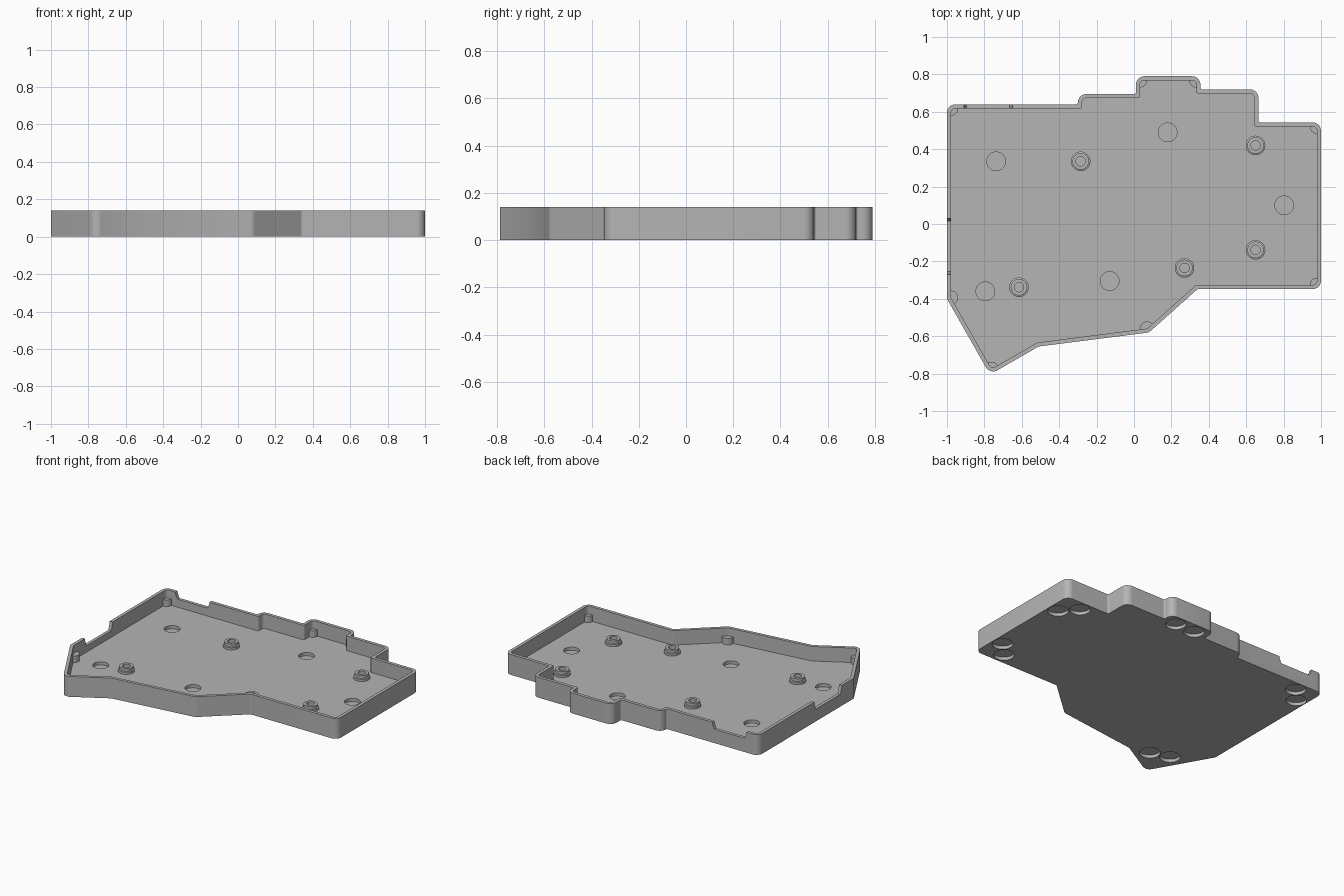
import bpy, bmesh, math
from mathutils import Vector

if "Cube" in bpy.data.objects:
    bpy.data.objects.remove(bpy.data.objects["Cube"], do_unlink=True)

HEIGHT, FLOOR, WALL = 0.14, 0.04, 0.022

grey = bpy.data.materials.new("plain grey")
grey.use_nodes = True
colour = (0.46, 0.46, 0.46, 1)
grey.diffuse_color = colour
grey.node_tree.nodes["Principled BSDF"].inputs["Base Color"].default_value = colour


def add_object(name, bm):
    bmesh.ops.recalc_face_normals(bm, faces=bm.faces)
    mesh = bpy.data.meshes.new(name)
    bm.to_mesh(mesh)
    bm.free()
    mesh.materials.append(grey)
    obj = bpy.data.objects.new(name, mesh)
    bpy.context.collection.objects.link(obj)
    return obj


def prism(name, points, z0, z1, axis="z"):
    """Extrude a closed outline along z, x or y."""
    def place(p, d):
        return {"z": (p[0], p[1], d), "x": (d, p[0], p[1]), "y": (p[0], d, p[1])}[axis]
    bm = bmesh.new()
    face = bm.faces.new([bm.verts.new(place(p, z0)) for p in points])
    new = bmesh.ops.extrude_face_region(bm, geom=[face])["geom"]
    move = Vector(place((0, 0), z1 - z0))
    bmesh.ops.translate(bm, vec=move, verts=[v for v in new if isinstance(v, bmesh.types.BMVert)])
    return add_object(name, bm)


def disc(name, centre, radius, z0, z1, sides=40):
    ring = [(centre[0] + radius * math.cos(math.tau * i / sides),
             centre[1] + radius * math.sin(math.tau * i / sides)) for i in range(sides)]
    return prism(name, ring, z0, z1)


def boolean(target, cutter, operation="DIFFERENCE", keep=False):
    mod = target.modifiers.new("cut", "BOOLEAN")
    mod.operation, mod.solver, mod.object = operation, "EXACT", cutter
    bpy.context.view_layer.objects.active = target
    bpy.ops.object.modifier_apply(modifier=mod.name)
    if not keep:
        bpy.data.objects.remove(cutter, do_unlink=True)


def smooth(obj):
    bpy.ops.object.select_all(action="DESELECT")
    obj.select_set(True)
    bpy.context.view_layer.objects.active = obj
    bpy.ops.object.shade_smooth_by_angle(angle=math.radians(30))


def offset(corners, distance):
    """Move every edge of a counter-clockwise outline inwards."""
    result = []
    for i, (x, y, r) in enumerate(corners):
        p = Vector((x, y))
        a = (p - Vector(corners[i - 1][:2])).normalized()
        b = (Vector(corners[(i + 1) % len(corners)][:2]) - p).normalized()
        na, nb = Vector((-a.y, a.x)), Vector((-b.y, b.x))
        q = p + (na + nb) * distance / (1 + na.dot(nb))
        convex = a.x * b.y - a.y * b.x > 0
        result.append((q.x, q.y, max(r - distance, 0) if convex else r))
    return result


def rounded(corners, steps=8):
    """Replace each corner with an arc of its own radius."""
    points = []
    for i, (x, y, r) in enumerate(corners):
        p = Vector((x, y))
        if r < 0.001:
            points.append((x, y))
            continue
        a = (Vector(corners[i - 1][:2]) - p).normalized()
        b = (Vector(corners[(i + 1) % len(corners)][:2]) - p).normalized()
        half = a.angle(b) / 2
        centre = p + (a + b).normalized() * r / math.sin(half)
        start = p + a * r / math.tan(half) - centre
        end = p + b * r / math.tan(half) - centre
        sweep = math.pi - 2 * half
        for k in range(steps + 1):
            t = k / steps
            arm = (start * math.sin((1 - t) * sweep) + end * math.sin(t * sweep)) / math.sin(sweep)
            points.append(tuple(centre + arm))
    return points


# Outline: x, y, corner radius
outline = [
    (1, -0.348, 0.045), (1, 0.543, 0.045), (0.665, 0.543, 0.01), (0.665, 0.72, 0.045),
    (0.355, 0.72, 0.01), (0.355, 0.79, 0.045), (0.01, 0.79, 0.045), (0.01, 0.695, 0.01),
    (-0.3, 0.695, 0.045), (-0.3, 0.64, 0.01), (-1, 0.64, 0.045), (-1, -0.4, 0.03),
    (-0.77, -0.805, 0.045), (-0.51, -0.655, 0), (0.08, -0.58, 0.05), (0.34, -0.348, 0.02),
]
inner = offset(outline, WALL)

# Tray with hollow inside
tray = prism("tray", rounded(outline), 0, HEIGHT)
envelope = prism("envelope", rounded(outline), 0, HEIGHT)
boolean(tray, prism("cavity", rounded(inner), FLOOR, HEIGHT + 0.1))

# Round pits in the floor
for c in [(-0.737, 0.335), (0.18, 0.49), (0.803, 0.1), (-0.13, -0.305), (-0.795, -0.36)]:
    boolean(tray, disc("pit", c, 0.05, 0.018, FLOOR + 0.05))

# Paired foot recesses underneath
for c in [(0.93, 0.37), (0.835, 0.47), (0.26, 0.715), (0.11, 0.715), (0.93, -0.17),
          (0.835, -0.27), (-0.84, 0.57), (-0.93, 0.47), (-0.65, -0.62), (-0.78, -0.58)]:
    boolean(tray, disc("recess", c, 0.065, -0.05, 0.022))


def notch(start, end, depth):
    low, top, slope = HEIGHT - depth, HEIGHT + 0.05, 0.015
    return [(start + slope, low), (end - slope, low), (end, HEIGHT - 0.01),
            (end, top), (start, top), (start, HEIGHT - 0.01)]


# Rim notches in the side and back walls
boolean(tray, prism("side_notch", notch(-0.27, 0.03, 0.055), -1.05, -0.96, "x"))
boolean(tray, prism("back_notch", notch(-0.91, -0.65, 0.045), 0.6, 0.68, "y"))
smooth(tray)

# Corner supports, trimmed to the outline
for i in (0, 1, 5, 6, 10, 11, 12, 14):
    support = disc("corner_support", inner[i][:2], 0.038, FLOOR - 0.002, 0.085, 24)
    boolean(support, envelope, "INTERSECT", keep=True)
    smooth(support)
bpy.data.objects.remove(envelope, do_unlink=True)

# Stepped screw posts with blind holes
profile = [(0.052, 0.039), (0.052, 0.055), (0.044, 0.058), (0.044, 0.077),
           (0.025, 0.077), (0.025, 0.045), (0, 0.045)]
for x, y in [(-0.285, 0.335), (0.65, 0.42), (0.65, -0.138), (0.27, -0.235), (-0.615, -0.338)]:
    bm = bmesh.new()
    verts = [bm.verts.new((r, 0, z)) for r, z in profile]
    edges = [bm.edges.new(pair) for pair in zip(verts, verts[1:])]
    bmesh.ops.spin(bm, geom=verts + edges, cent=(0, 0, 0), axis=(0, 0, 1),
                   angle=math.tau, steps=40)
    bmesh.ops.remove_doubles(bm, verts=bm.verts, dist=0.0001)
    post = add_object("screw_post", bm)
    post.location = (x, y, 0)
    smooth(post)
